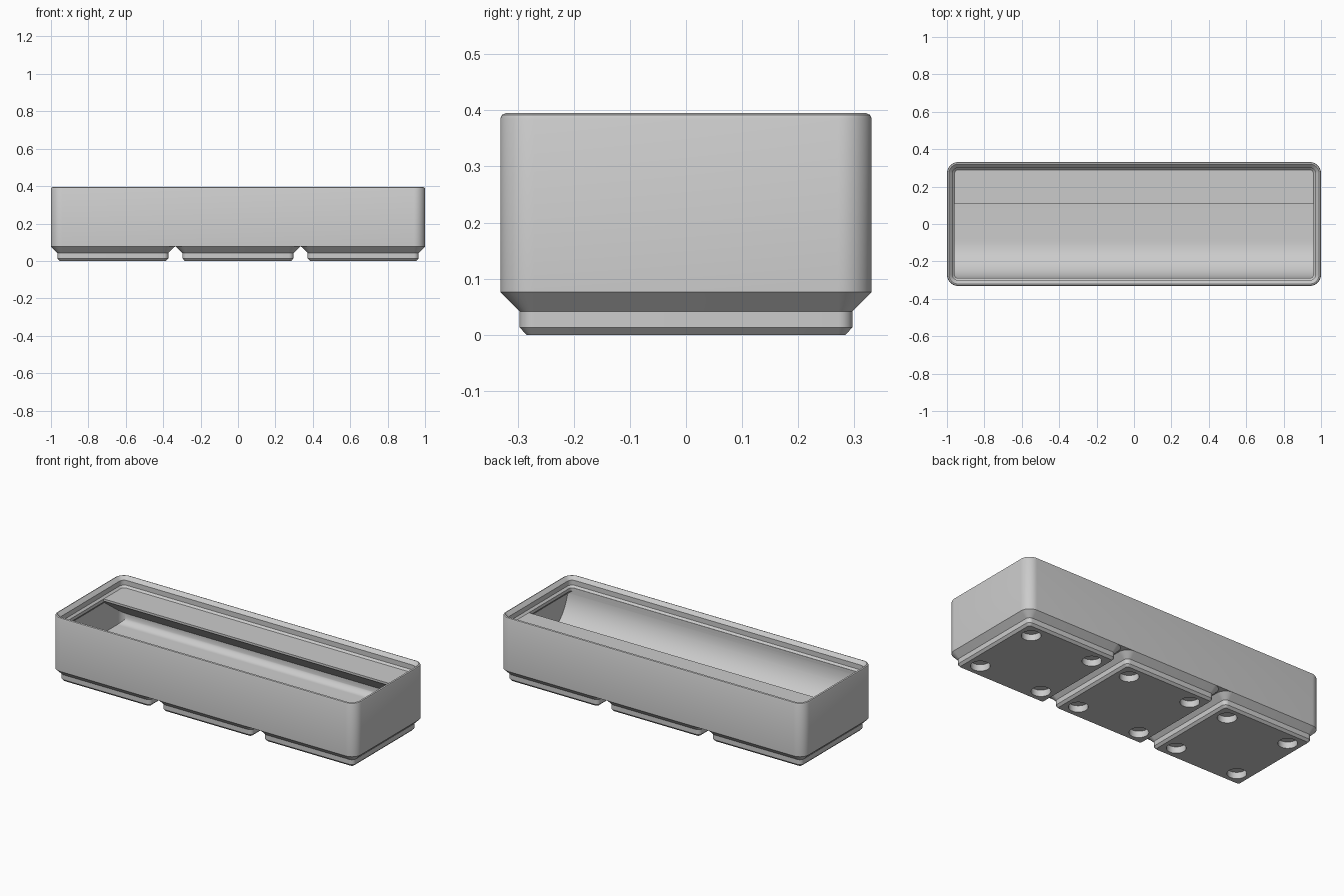
import bpy, bmesh, math
from mathutils import Vector

cube = bpy.data.objects.get("Cube")
if cube:
    bpy.data.objects.remove(cube, do_unlink=True)

HX, HY = 1.0, 0.331        # half size of the bin
PITCH = 0.669              # spacing of the feet
BASE, LIP, TOP = 0.076, 0.335, 0.395
FLOOR = 0.112

grey = bpy.data.materials.new("plain_grey")
grey.use_nodes = True
colour = (0.6, 0.6, 0.6, 1)
grey.diffuse_color = colour
grey.node_tree.nodes["Principled BSDF"].inputs["Base Color"].default_value = colour


def make_object(name, bm):
    bmesh.ops.recalc_face_normals(bm, faces=bm.faces)
    mesh = bpy.data.meshes.new(name)
    bm.to_mesh(mesh)
    bm.free()
    mesh.materials.append(grey)
    obj = bpy.data.objects.new(name, mesh)
    bpy.context.collection.objects.link(obj)
    return obj


def rounded_rect(hx, hy, r, steps=10):
    pts = []
    for i, (sx, sy) in enumerate([(1, 1), (-1, 1), (-1, -1), (1, -1)]):
        for k in range(steps + 1):
            a = math.pi / 2 * (i + k / steps)
            pts.append((sx * (hx - r) + r * math.cos(a), sy * (hy - r) + r * math.sin(a)))
    return pts


def loft(name, hx, hy, levels, cx=0.0):
    """Stack rounded rectangles; each level is (z, inset)."""
    bm = bmesh.new()
    rings = []
    for z, inset in levels:
        r = max(0.06 - inset, 0.0127)
        pts = rounded_rect(hx - inset, hy - inset, r)
        rings.append([bm.verts.new((cx + x, y, z)) for x, y in pts])
    n = len(rings[0])
    for low, high in zip(rings, rings[1:]):
        for i in range(n):
            j = (i + 1) % n
            bm.faces.new((low[i], low[j], high[j], high[i]))
    bm.faces.new(rings[0])
    bm.faces.new(rings[-1])
    return make_object(name, bm)


def boolean(obj, other, operation):
    """Apply a boolean and discard the helper."""
    mod = obj.modifiers.new("cut", 'BOOLEAN')
    mod.operation, mod.solver, mod.object = operation, 'EXACT', other
    bpy.context.view_layer.update()
    graph = bpy.context.evaluated_depsgraph_get()
    mesh = bpy.data.meshes.new_from_object(obj.evaluated_get(graph))
    obj.modifiers.clear()
    obj.data = mesh
    bpy.data.objects.remove(other, do_unlink=True)


def arc(cy, cz, r, start, end, steps):
    angles = [math.radians(start + (end - start) * k / steps) for k in range(steps + 1)]
    return [(cy + r * math.cos(a), cz + r * math.sin(a)) for a in angles]


# Outer shell with a softened top rim
body = loft("bin_body", HX, HY, [(BASE, 0), (TOP - 0.0095, 0), (TOP - 0.003, 0.003), (TOP, 0.0095)])

# Cavity outline: walls, lip support, stacking lip
cavity = loft("cavity_cutter", HX, HY, [
    (0.09, 0.015), (0.29, 0.015), (0.316, 0.041), (LIP, 0.041), (0.346, 0.03),
    (0.375, 0.03), (TOP - 0.003, 0.0135), (TOP, 0.0105), (TOP + 0.02, 0.0105)])

# Cavity side section: front scoop, rear floor fillet, sloped label shelf
scoop, fillet = 0.2, 0.045
front, back, shelf = -0.289, 0.316, 0.107
section = [(-0.4, 0.5), (-0.4, LIP), (front, LIP)]
section += arc(front + scoop, FLOOR + scoop, scoop, 180, 270, 20)
section += arc(back - fillet, FLOOR + fillet, fillet, 270, 360, 8)
section += [(back, 0.168), (shelf, 0.322), (shelf, LIP), (0.4, LIP), (0.4, 0.5)]
bm = bmesh.new()
face = bm.faces.new([bm.verts.new((-1.1, y, z)) for y, z in section])
side = bmesh.ops.extrude_face_region(bm, geom=[face])
bmesh.ops.translate(bm, vec=Vector((2.2, 0, 0)),
                    verts=[v for v in side["geom"] if isinstance(v, bmesh.types.BMVert)])
prism = make_object("section_cutter", bm)
boolean(cavity, prism, 'INTERSECT')
boolean(body, cavity, 'DIFFERENCE')

# Three stepped feet, each with four round magnet pockets
parts = [body]
for label, cx in (("right", -PITCH), ("middle", 0), ("left", PITCH)):
    foot = loft(label + "_foot", HY, HY, [(0, 0.047), (0.013, 0.0345), (0.042, 0.0345), (BASE, 0)], cx)
    bm = bmesh.new()
    for sx in (-1, 1):
        for sy in (-1, 1):
            made = bmesh.ops.create_cone(bm, cap_ends=True, segments=32,
                                         radius1=0.052, radius2=0.052, depth=0.076)
            bmesh.ops.translate(bm, verts=made["verts"], vec=(cx + sx * 0.207, sy * 0.207, 0))
    boolean(foot, make_object("magnet_cutter", bm), 'DIFFERENCE')
    # Open the hidden top where the foot meets the body
    bm = bmesh.new()
    bm.from_mesh(foot.data)
    hidden = [f for f in bm.faces if all(v.co.z > BASE - 0.001 for v in f.verts)]
    bmesh.ops.delete(bm, geom=hidden, context='FACES')
    bm.to_mesh(foot.data)
    bm.free()
    parts.append(foot)

# Smooth curved walls, crisp edges
bpy.ops.object.select_all(action='DESELECT')
for obj in parts:
    obj.select_set(True)
bpy.context.view_layer.objects.active = body
bpy.ops.object.shade_smooth_by_angle(angle=math.radians(30))
